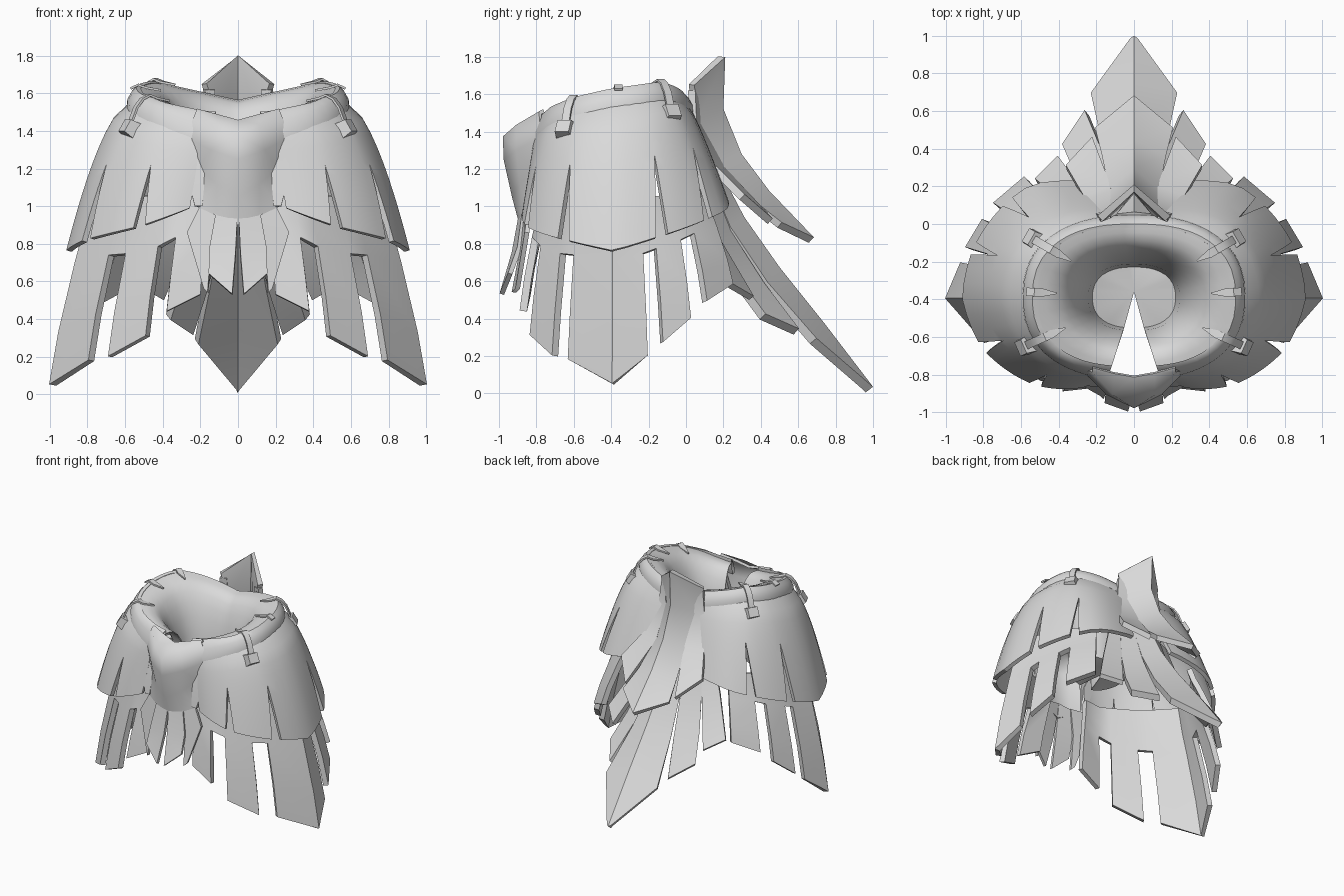
import bpy, bmesh, math
from mathutils import Vector

if "Cube" in bpy.data.objects:
    bpy.data.objects.remove(bpy.data.objects["Cube"])

mat = bpy.data.materials.new("light_grey")
mat.diffuse_color = (0.7, 0.7, 0.7, 1)
mat.use_nodes = True
mat.node_tree.nodes["Principled BSDF"].inputs["Base Color"].default_value = mat.diffuse_color
CY = -0.39  # centre of the waist


def finish(name, bm, thick=0.03, mirror=True, angle=35):
    """Turn a bmesh sheet into a mirrored, thickened, smooth-shaded object."""
    bmesh.ops.remove_doubles(bm, verts=bm.verts, dist=0.0005)
    bmesh.ops.recalc_face_normals(bm, faces=bm.faces)
    me = bpy.data.meshes.new(name)
    bm.to_mesh(me)
    bm.free()
    ob = bpy.data.objects.new(name, me)
    bpy.context.collection.objects.link(ob)
    if mirror:
        m = ob.modifiers.new("mirror", 'MIRROR')
        m.merge_threshold = 0.001
    if thick:
        s = ob.modifiers.new("thickness", 'SOLIDIFY')
        s.thickness, s.offset = thick, 0
    dg = bpy.context.evaluated_depsgraph_get()
    ob.data = bpy.data.meshes.new_from_object(ob.evaluated_get(dg))
    ob.modifiers.clear()
    ob.data.name = name
    ob.data.materials.clear()
    ob.data.materials.append(mat)
    bpy.ops.object.select_all(action='DESELECT')
    ob.select_set(True)
    bpy.context.view_layer.objects.active = ob
    bpy.ops.object.shade_smooth_by_angle(angle=math.radians(angle))
    return ob


def add_grid(bm, rows):
    vs = [[bm.verts.new(p) for p in r] for r in rows]
    for a, b in zip(vs, vs[1:]):
        for i in range(len(a) - 1):
            bm.faces.new((a[i], a[i + 1], b[i + 1], b[i]))


def plate(name, rows, thick=0.03, angle=35):
    bm = bmesh.new()
    add_grid(bm, rows)
    return finish(name, bm, thick, angle=angle)


def lerp_table(table, x):
    for (x0, y0), (x1, y1) in zip(table, table[1:]):
        if x <= x1:
            return y0 + (y1 - y0) * max(0, x - x0) / (x1 - x0)
    return table[-1][1]


def waist_r(a):
    """Rounded waist outline: radius at angle a (degrees, 0 = side)."""
    c, s = abs(math.cos(math.radians(a))), abs(math.sin(math.radians(a)))
    return ((c / 0.56) ** 2.4 + (s / 0.41) ** 2.4) ** (-1 / 2.4)


def polar(a, r, z):
    return Vector((r * math.cos(math.radians(a)), CY + r * math.sin(math.radians(a)), z))


def belt_z(p):
    """Belt height, dipping at the front and in a V at the back."""
    z = lerp_table([(-0.8, 1.41), (-0.72, 1.48), (-0.6, 1.53), (-0.4, 1.575), (-0.15, 1.61)], p.y)
    if p.y > -0.15:
        z -= 0.1 * max(0, 1 - abs(p.x) / 0.45)
    return z


# belt: flattened tube leaning inwards, open behind the front shield
SECTION = [(-0.045, 0.05), (-0.02, 0.055), (0.005, 0.03), (0.028, -0.01),
           (0.032, -0.05), (-0.01, -0.06), (-0.045, 0.0), (-0.045, 0.05)]
rows = []
for dr, dz in SECTION:
    row = []
    for i in range(49):
        a = -72 + i * 6.75
        p = polar(a, waist_r(a) + dr, 0)
        p.z = belt_z(p) + dz
        row.append(p)
    rows.append(row)
bm = bmesh.new()
add_grid(bm, rows)
finish("belt", bm, 0, mirror=False, angle=50)

# inner bowl: shallow rim sweeping into a steep well, open at the front
rows = []
for s, dz in [(0.93, 0.045), (0.84, 0.035), (0.74, 0.015), (0.65, -0.03), (0.57, -0.1), (0.5, -0.19), (0.44, -0.32), (0.4, -0.48)]:
    row = []
    for i in range(37):
        a = -72 + i * 9
        z = belt_z(polar(a, waist_r(a), 0)) * s + 1.56 * (1 - s) + dz
        row.append(polar(a, waist_r(a) * s, z))
    rows.append(row)
bm = bmesh.new()
add_grid(bm, rows)
for p, q in zip(rows[-1], rows[-1][1:]):
    bm.faces.new([bm.verts.new(v) for v in (p, q, (0, -0.36, 1.05))])
finish("inner_bowl", bm, 0.008, mirror=False, angle=60)

# upper skirt: broad feathers joined at the top, split by tapering slits
R1 = [(-63, 0.51), (-41, 0.69), (-18, 0.84), (0, 0.9), (17, 0.88), (37, 0.83), (47, 0.8), (60, 0.70), (75, 0.60)]
Z1 = [(-63, 1.0), (-41, 0.89), (-18, 0.82), (0, 0.76), (17, 0.84), (37, 0.93), (55, 1.0), (75, 1.05)]
CURVE = [(-63, 0.8), (-30, 0.65), (0, 0.6), (35, 0.65), (75, 1.0)]
cuts = [-63, -41, -18, 17, 37, 75]
bm = bmesh.new()
for a0, a1 in zip(cuts, cuts[1:]):
    rows = []
    for k in range(11):
        t = k / 10
        g = 2.2 * max(0, (t - 0.4) / 0.6)
        lo, hi = a0 + g, a1 - g
        row = []
        for i in range(7):
            a = lo + (hi - lo) * i / 6
            r0 = waist_r(a) + 0.01
            ztop = belt_z(polar(a, r0, 0)) - 0.045
            r = r0 + (lerp_table(R1, a) - r0) * t ** lerp_table(CURVE, a)
            row.append(polar(a, r, ztop + (lerp_table(Z1, a) - ztop) * t))
        rows.append(row)
    add_grid(bm, rows)
finish("upper_skirt", bm, 0.03, angle=30)

# lower skirt: one band cut into hanging strips, given by their bottom corners
STRIPS = [
    [(0.20, -0.85, 0.53), (0.38, -0.87, 0.44)],
    [(0.48, -0.82, 0.31), (0.68, -0.70, 0.2)],
    [(0.78, -0.62, 0.18), (0.985, -0.39, 0.05), (0.905, -0.21, 0.2)],
    [(0.88, -0.13, 0.27), (0.79, 0.02, 0.4)],
    [(0.735, 0.10, 0.49), (0.57, 0.24, 0.58)],
]


def hang(p, t):
    """Point at fraction t down the line that ends in corner p."""
    s = lerp_table([(0, 0.78), (0.2, 0.82), (0.42, 0.88), (0.72, 0.95), (1, 1)], t)
    return (p[0] * s, CY + (p[1] - CY) * s, 1.05 + (p[2] - 1.05) * t)


bm = bmesh.new()
add_grid(bm, [[hang(p, t) for s in STRIPS for p in s] for t in (0, 0.2, 0.36)])
for strip in STRIPS:
    add_grid(bm, [[hang(p, t) for p in strip] for t in (0.36, 0.72, 1)])
finish("lower_skirt", bm, 0.04, angle=40)

# back tail, upper layer with raised crest
plate("upper_tail_centre", [
    [(0, 0.19, 1.80), (0.18, 0.03, 1.65)],
    [(0, 0.18, 1.52), (0.12, 0.05, 1.46)],
    [(0, 0.28, 1.27), (0.12, 0.17, 1.22)],
    [(0, 0.43, 1.07), (0.16, 0.35, 1.02)],
    [(0, 0.67, 0.82), (0.2, 0.5, 0.9)]], 0.04)
plate("upper_tail_side", [
    [(0.13, 0.05, 1.62), (0.18, 0.03, 1.62)],
    [(0.12, 0.06, 1.44), (0.2, 0.04, 1.42)],
    [(0.12, 0.19, 1.2), (0.26, 0.13, 1.22)],
    [(0.22, 0.45, 0.92), (0.36, 0.3, 1.05)]], 0.04)

# back tail, lower layer
plate("lower_tail_centre", [
    [(0, 0.04, 1.5), (0.1, 0.03, 1.48)],
    [(0, 0.15, 1.2), (0.09, 0.1, 1.16)],
    [(0, 0.29, 0.93), (0.11, 0.22, 0.88)],
    [(0, 0.48, 0.66), (0.16, 0.42, 0.58)],
    [(0, 0.72, 0.36), (0.22, 0.68, 0.28)],
    [(0, 0.98, 0.02), (0.01, 0.97, 0.03)]], 0.05)
plate("lower_tail_side", [
    [(0.08, 0.1, 1.18), (0.18, 0.05, 1.18)],
    [(0.11, 0.22, 0.86), (0.24, 0.14, 0.86)],
    [(0.17, 0.4, 0.58), (0.31, 0.27, 0.6)],
    [(0.25, 0.59, 0.33), (0.37, 0.41, 0.41)]], 0.05)
plate("lower_tail_outer", [
    [(0.16, 0.05, 1.2), (0.26, 0.03, 1.18)],
    [(0.25, 0.15, 0.85), (0.37, 0.09, 0.87)],
    [(0.40, 0.35, 0.51), (0.52, 0.23, 0.58)]], 0.035)

# front shield with a soft central ridge
plate("front_shield", [
    [(0, -0.81, 1.45), (0.11, -0.79, 1.48), (0.22, -0.76, 1.51)],
    [(0, -0.97, 1.37), (0.11, -0.90, 1.43), (0.22, -0.78, 1.50)],
    [(0, -0.965, 1.25), (0.14, -0.90, 1.30), (0.27, -0.77, 1.37)],
    [(0, -0.92, 1.05), (0.11, -0.88, 1.12), (0.2, -0.81, 1.2)],
    [(0, -0.88, 0.9), (0.11, -0.87, 0.95), (0.22, -0.83, 1.0)]], 0.02, angle=75)

# wings tucked between the shield and the skirt
plate("shield_wing", [
    [(0.2, -0.78, 1.38), (0.32, -0.775, 1.36)],
    [(0.17, -0.82, 1.2), (0.28, -0.82, 1.2)],
    [(0.19, -0.85, 1.0), (0.23, -0.85, 1.0)]], 0.03)

# front feathers under the shield
plate("front_feather_inner", [
    [(0.0, -0.87, 1.02), (0.11, -0.86, 1.0)],
    [(0.012, -0.92, 0.75), (0.15, -0.89, 0.78)],
    [(0.03, -0.985, 0.53), (0.155, -0.94, 0.64)]], 0.025)
plate("front_feather_outer", [
    [(0.1, -0.85, 1.0), (0.2, -0.83, 1.0)],
    [(0.14, -0.87, 0.8), (0.27, -0.85, 0.86)],
    [(0.16, -0.92, 0.54), (0.18, -0.9, 0.56)]], 0.025)

# straps over the belt, with square buckles except on the short side ones
for name, a in (("front", -24), ("side", 3), ("back", 30)):
    r = waist_r(a)
    zb = belt_z(polar(a, r, 0))
    ca, sa = math.cos(math.radians(a)), math.sin(math.radians(a))
    side, tilt = Vector((-sa, ca, 0)), Vector((ca, sa, 0))
    path = [(0.085, -0.10), (0.045, 0.0), (0.01, 0.045), (-0.03, 0.065), (-0.07, 0.05), (-0.15, 0.035)]
    if name == "side":
        path = path[2:]
    rows = []
    for k, (dr, dz) in enumerate(path):
        w = side * (0.003 if k == len(path) - 1 else 0.022)
        p = polar(a, r + dr, zb + dz)
        rows.append([p - w, p + w])
    plate(name + "_strap", rows, 0.012)
    if name == "side":
        continue
    bm = bmesh.new()
    bmesh.ops.create_cube(bm, size=1)
    base = polar(a, r + 0.085, zb - 0.11)
    up = (Vector((0, 0, 1)) - tilt * 0.6).normalized()
    out = (tilt + Vector((0, 0, 0.6))).normalized()
    for v in bm.verts:
        c = v.co.copy()
        k = 0.8 if c.x > 0 else 1
        v.co = base + out * c.x * 0.06 + side * c.y * 0.1 * k + up * c.z * 0.09 * k
    finish(name + "_buckle", bm, 0)
